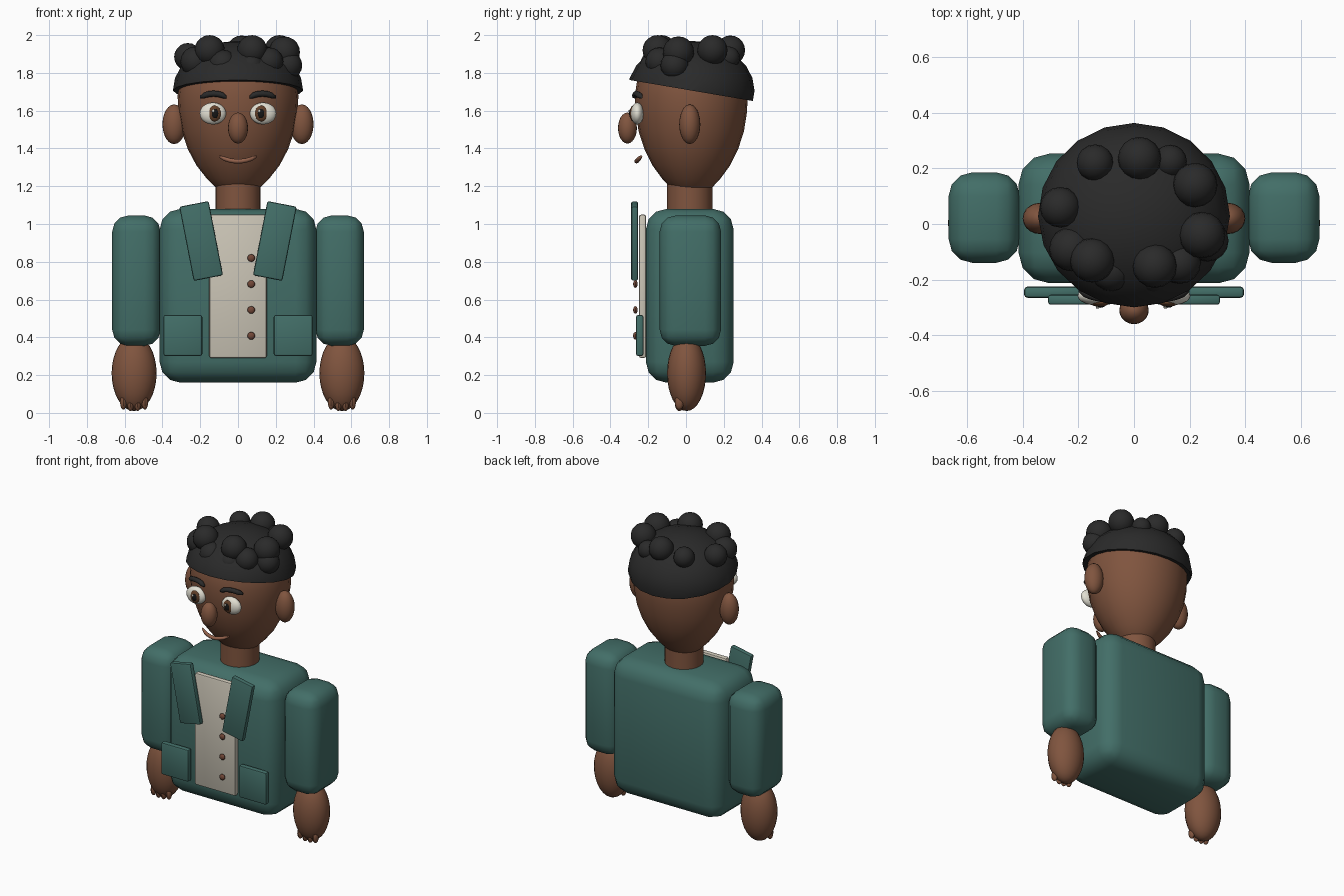
import bpy, bmesh, math
from mathutils import Matrix, Vector

if "Cube" in bpy.data.objects:
    bpy.data.objects.remove(bpy.data.objects["Cube"])


def mat(name, rgb):
    m = bpy.data.materials.new(name)
    m.diffuse_color = (*rgb, 1)
    m.use_nodes = True
    m.node_tree.nodes["Principled BSDF"].inputs["Base Color"].default_value = m.diffuse_color
    return m


SKIN = mat("skin brown", (0.216, 0.090, 0.049))
TEAL = mat("jacket teal", (0.055, 0.156, 0.137))
HAIR = mat("hair black", (0.023, 0.023, 0.023))
CREAM = mat("shirt cream", (0.60, 0.56, 0.47))
WHITE = mat("eye white", (0.76, 0.74, 0.65))
IRIS = mat("iris brown", (0.12, 0.05, 0.022))
BLACK = mat("pupil black", (0.008, 0.008, 0.008))
LIP = mat("lip brown", (0.29, 0.12, 0.07))
BUTTON = mat("button brown", (0.17, 0.065, 0.04))


def finish(bm, name, material, angle=40):
    me = bpy.data.meshes.new(name)
    bmesh.ops.recalc_face_normals(bm, faces=bm.faces)
    bm.to_mesh(me)
    bm.free()
    me.materials.append(material)
    ob = bpy.data.objects.new(name, me)
    bpy.context.collection.objects.link(ob)
    bpy.ops.object.select_all(action='DESELECT')
    ob.select_set(True)
    bpy.context.view_layer.objects.active = ob
    bpy.ops.object.shade_smooth_by_angle(angle=math.radians(angle))
    return ob


def ball(name, material, c, r, seg=20, rings=12):
    bm = bmesh.new()
    bmesh.ops.create_uvsphere(bm, u_segments=seg, v_segments=rings, radius=1,
                              matrix=Matrix.Translation(c) @ Matrix.Diagonal((*r, 1)))
    return finish(bm, name, material)


def box(name, material, c, size, bevel, seg=3, tilt=0):
    bm = bmesh.new()
    bmesh.ops.create_cube(bm, size=1, matrix=Matrix.Diagonal((*size, 1)))
    bmesh.ops.bevel(bm, geom=bm.edges[:], offset=bevel, segments=seg,
                    profile=0.5, affect='EDGES')
    bmesh.ops.transform(bm, verts=bm.verts,
                        matrix=Matrix.Translation(c) @ Matrix.Rotation(tilt, 4, 'Y'))
    return finish(bm, name, material)


def lathe(name, material, profile, cy, seg=24, ratio=1.0):
    """Spin (radius, z) points around a vertical axis at y = cy."""
    bm = bmesh.new()
    rows = [[bm.verts.new((r * math.cos(2 * math.pi * i / seg),
                           cy + ratio * r * math.sin(2 * math.pi * i / seg), z))
             for i in range(seg)] for r, z in profile]
    for a, b in zip(rows, rows[1:]):
        for i in range(seg):
            j = (i + 1) % seg
            bm.faces.new((a[i], a[j], b[j], b[i]))
    bm.faces.new(rows[0][::-1])
    bm.faces.new(rows[-1])
    return finish(bm, name, material)


def tube(name, material, pts, radii, seg=8):
    """Rounded, tapered stroke through the points, running roughly along x."""
    bm = bmesh.new()
    rows = []
    for p, r in zip(pts, radii):
        rows.append([bm.verts.new((p[0], p[1] + r * math.cos(2 * math.pi * i / seg),
                                   p[2] + r * math.sin(2 * math.pi * i / seg)))
                     for i in range(seg)])
    for a, b in zip(rows, rows[1:]):
        for i in range(seg):
            j = (i + 1) % seg
            bm.faces.new((a[i], a[j], b[j], b[i]))
    bm.faces.new(rows[0])
    bm.faces.new(rows[-1])
    return finish(bm, name, material, 60)


# Jacket body, shirt front and neck
box("jacket_body", TEAL, (0, 0.02, 0.62), (0.83, 0.465, 0.92), 0.11)
box("shirt_front", CREAM, (0, -0.23, 0.67), (0.305, 0.038, 0.76), 0.012, 2)
lathe("neck", SKIN, [(0.12, 1.02), (0.12, 1.24)], 0.02)
for k, z in enumerate((0.82, 0.682, 0.545, 0.408)):
    ball(f"button_{k + 1}", BUTTON, (0.07, -0.268, z), (0.02, 0.012, 0.02), 12, 8)

# Egg-shaped head
lathe("head", SKIN, [(0.05, 1.15), (0.11, 1.185), (0.165, 1.24), (0.22, 1.31),
                     (0.265, 1.395), (0.298, 1.49), (0.315, 1.59), (0.32, 1.68),
                     (0.305, 1.77), (0.26, 1.86), (0.17, 1.92), (0.05, 1.94)],
      0.028, 24, 0.935)
ball("nose", SKIN, (0, -0.31, 1.508), (0.053, 0.05, 0.082))

# Smile
us = [i / 4 - 1 for i in range(9)]
tube("mouth", LIP, [(0.1 * u, -0.262 + 0.025 * u * u, 1.332 + 0.026 * u * u) for u in us],
     [0.006] + [0.012] * 7 + [0.006])

for s, side in ((-1, "left"), (1, "right")):
    # Face features
    ball(f"ear_{side}", SKIN, (s * 0.338, 0.02, 1.528), (0.062, 0.056, 0.105))
    ball(f"eye_{side}", WHITE, (s * 0.133, -0.258, 1.585), (0.07, 0.034, 0.058))
    ball(f"iris_{side}", IRIS, (s * 0.124, -0.282, 1.585), (0.035, 0.015, 0.042), 16, 10)
    ball(f"pupil_{side}", BLACK, (s * 0.122, -0.292, 1.585), (0.019, 0.009, 0.025), 12, 8)
    ball(f"eye_glint_{side}", WHITE, (s * 0.122 - 0.009, -0.3, 1.598),
         (0.007, 0.004, 0.008), 8, 6)
    tube(f"eyebrow_{side}", HAIR,
         [(s * (0.13 + 0.07 * u), -0.262 + 0.014 * max(u, 0) ** 2 + 0.012 * u,
           1.69 - 0.018 * u * u) for u in us],
         [0.007] + [0.016] * 7 + [0.007])

    # Sleeve, hand and fingers
    box(f"sleeve_{side}", TEAL, (s * 0.538, 0.023, 0.70), (0.256, 0.325, 0.69), 0.085)
    ball(f"hand_{side}", SKIN, (s * 0.55, 0.003, 0.21), (0.119, 0.103, 0.2), 24, 16)
    for k in range(4):
        ball(f"finger_{side}_{k + 1}", SKIN,
             (s * 0.55 + (k - 1.5) * 0.038, -0.035, 0.045 + 0.008 * abs(k - 1.5)),
             (0.018, 0.024, 0.04), 10, 8)

    # Lapel and pocket
    box(f"lapel_{side}", TEAL, (s * 0.195, -0.272, 0.91), (0.158, 0.036, 0.40), 0.01, 2,
        s * math.radians(11))
    box(f"pocket_{side}", TEAL, (s * 0.292, -0.245, 0.41), (0.206, 0.04, 0.218), 0.012, 2)

# Hair cap: dome cut by a plane that drops toward the back
bm = bmesh.new()
bmesh.ops.create_uvsphere(bm, u_segments=20, v_segments=12, radius=1,
                          matrix=Matrix.Translation((0, 0.027, 1.705))
                          @ Matrix.Diagonal((0.345, 0.336, 0.265, 1)))
cut = bmesh.ops.bisect_plane(bm, geom=bm.verts[:] + bm.edges[:] + bm.faces[:],
                             plane_co=Vector((0, 0.02, 1.708)),
                             plane_no=Vector((0, 0.17, 1)), clear_inner=True)
bmesh.ops.holes_fill(bm, edges=[e for e in bm.edges if e.is_boundary])
finish(bm, "hair_cap", HAIR)

# Curls around the crown: x, y, z, radius
CURLS = [(-0.15, -0.13, 1.92, 0.08), (0.075, -0.15, 1.92, 0.08),
         (0.245, -0.04, 1.91, 0.083), (0.22, 0.14, 1.92, 0.08),
         (0.02, 0.235, 1.92, 0.078), (-0.14, 0.22, 1.90, 0.066),
         (-0.265, 0.06, 1.885, 0.073), (-0.08, -0.165, 1.845, 0.077),
         (0.165, -0.14, 1.86, 0.075), (-0.225, -0.09, 1.86, 0.08),
         (0.13, 0.225, 1.88, 0.06), (0.07, -0.18, 1.835, 0.065),
         (0.265, -0.06, 1.84, 0.075)]
for k, (x, y, z, r) in enumerate(CURLS):
    ball(f"curl_{k + 1}", HAIR, (x, y, z), (r, r, r), 16, 10)
